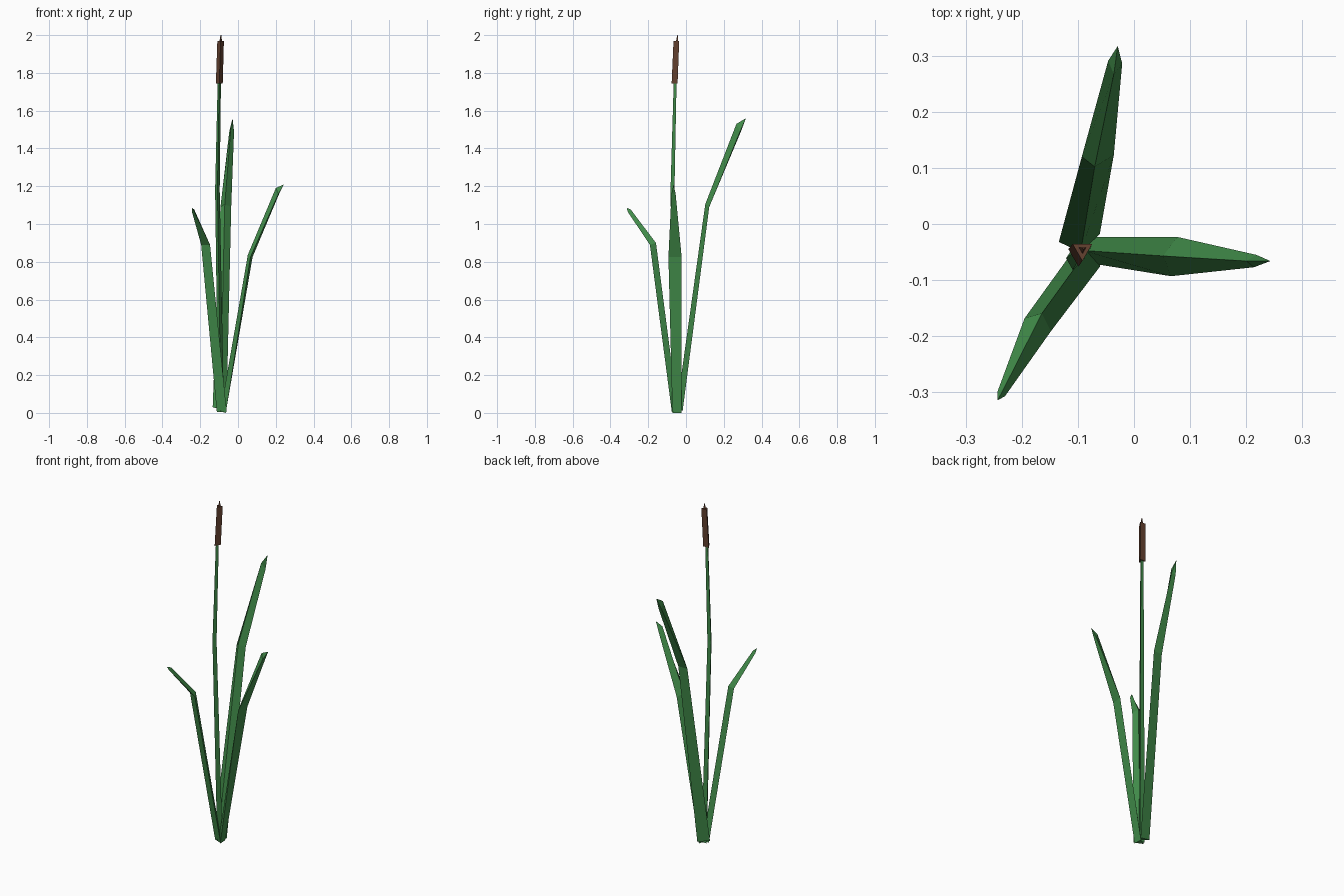
import bpy
import math


def material(name, color):
    m = bpy.data.materials.new(name)
    m.diffuse_color = (*color, 1)
    return m


GREEN = material("leaf_green", (0.055, 0.27, 0.07))
BROWN = material("seed_brown", (0.13, 0.055, 0.03))


def loft(name, rings, mat, tip=None):
    """Skin three-sided rings, closing the end with a cap or a point."""
    verts = [p for r in rings for p in r]
    faces = [(2, 1, 0)]
    for k in range(len(rings) - 1):
        a, b = 3 * k, 3 * k + 3
        faces += [(a + i, a + (i + 1) % 3, b + (i + 1) % 3, b + i) for i in range(3)]
    e = len(verts) - 3
    if tip:
        verts.append(tip)
        faces += [(e + i, e + (i + 1) % 3, e + 3) for i in range(3)]
    else:
        faces.append((e, e + 1, e + 2))
    me = bpy.data.meshes.new(name)
    me.from_pydata(verts, [], faces)
    me.materials.append(mat)
    ob = bpy.data.objects.new(name, me)
    bpy.context.collection.objects.link(ob)


def tri(x, y, z, r):
    return [(x + r * math.cos(math.radians(a)), y + r * math.sin(math.radians(a)), z)
            for a in (30, 150, 270)]


# Stem, seed head and top spike
loft("stem", [tri(-0.09, -0.047, 0.005, 0.018), tri(-0.109, -0.068, 1.18, 0.014),
              tri(-0.099, -0.055, 1.75, 0.01)], GREEN)
loft("seed_head", [tri(-0.099, -0.055, 1.745, 0.021), tri(-0.092, -0.046, 1.97, 0.02)], BROWN)
loft("spike", [tri(-0.092, -0.046, 1.965, 0.008), tri(-0.09, -0.043, 2.0, 0.003)], BROWN)

# Leaves: rings are (inner ridge, clockwise edge, other edge) at base, bend and near the tip
loft("right_leaf", [
    [(-0.092, -0.047, 0.01), (-0.065, -0.072, 0.0), (-0.068, -0.023, 0.0)],
    [(0.052, -0.057, 0.837), (0.066, -0.093, 0.825), (0.077, -0.023, 0.825)],
    [(0.2, -0.066, 1.19), (0.214, -0.077, 1.16), (0.218, -0.055, 1.16)],
], GREEN, (0.243, -0.066, 1.21))
loft("back_leaf", [
    [(-0.095, -0.05, 0.02), (-0.061, -0.018, 0.01), (-0.134, -0.032, 0.03)],
    [(-0.07, 0.102, 1.105), (-0.036, 0.123, 1.09), (-0.093, 0.12, 1.09)],
    [(-0.036, 0.267, 1.53), (-0.021, 0.286, 1.49), (-0.046, 0.291, 1.49)],
], GREEN, (-0.029, 0.317, 1.56))
loft("front_leaf", [
    [(-0.08, -0.043, 0.01), (-0.112, -0.053, 0.005), (-0.06, -0.075, 0.005)],
    [(-0.164, -0.159, 0.9), (-0.195, -0.168, 0.89), (-0.148, -0.191, 0.89)],
    [(-0.232, -0.293, 1.077), (-0.243, -0.298, 1.062), (-0.23, -0.307, 1.062)],
], GREEN, (-0.243, -0.314, 1.085))
